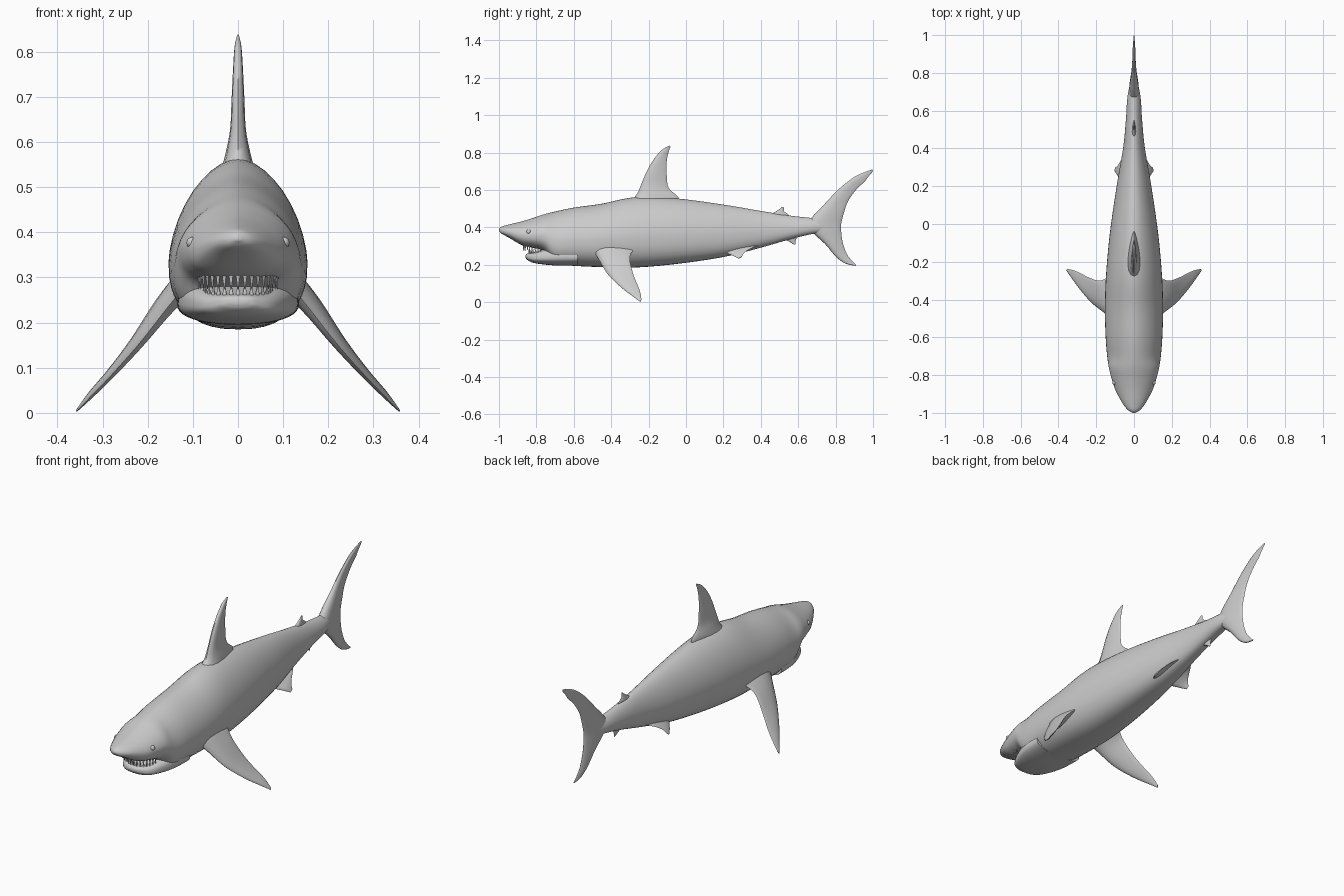
import bpy, bmesh, math
from mathutils import Vector, Matrix

if "Cube" in bpy.data.objects:
    bpy.data.objects.remove(bpy.data.objects["Cube"])


def finish(name, bm, mirror=False, angle=50):
    bmesh.ops.recalc_face_normals(bm, faces=bm.faces[:])
    me = bpy.data.meshes.new(name)
    bm.to_mesh(me)
    bm.free()
    ob = bpy.data.objects.new(name, me)
    bpy.context.collection.objects.link(ob)
    if mirror:
        ob.modifiers.new("mirror", 'MIRROR')
    bpy.ops.object.select_all(action='DESELECT')
    ob.select_set(True)
    bpy.context.view_layer.objects.active = ob
    bpy.ops.object.shade_smooth_by_angle(angle=math.radians(angle))
    return ob


def smooth_rows(rows, steps):
    """Catmull-Rom interpolation through rows of numbers."""
    out = []
    for i in range(len(rows) - 1):
        p = [rows[max(0, i - 1)], rows[i], rows[i + 1], rows[min(len(rows) - 1, i + 2)]]
        for s in range(steps):
            t = s / steps
            out.append([0.5 * (2 * b + (c - a) * t + (2 * a - 5 * b + 4 * c - d) * t * t
                               + (3 * b - a - 3 * c + d) * t ** 3) for a, b, c, d in zip(*p)])
    out.append(list(rows[-1]))
    return out


def loft(name, rings, mirror=False, angle=50):
    bm = bmesh.new()
    loops = [[bm.verts.new(p) for p in r] for r in rings]
    n = len(loops[0])
    for a, b in zip(loops, loops[1:]):
        for k in range(n):
            bm.faces.new((a[k], a[(k + 1) % n], b[(k + 1) % n], b[k]))
    bm.faces.new(loops[0])
    bm.faces.new(loops[-1])
    return finish(name, bm, mirror, angle)


def tube(name, rows, n_top, n_bot, sides=40):
    """Rows of (y, top z, bottom z, half width) lofted as superellipses."""
    rings = []
    for y, top, bot, hw in smooth_rows(rows, 5):
        zc = bot + 0.43 * (top - bot)
        ring = []
        for k in range(sides):
            a = 2 * math.pi * k / sides
            c, s = math.cos(a), math.sin(a)
            e = 2 / (n_top if s > 0 else n_bot)
            h = top - zc if s > 0 else zc - bot
            ring.append((math.copysign(abs(c) ** e, c) * hw, y, zc + math.copysign(abs(s) ** e, s) * h))
        rings.append(ring)
    return loft(name, rings)


def fin(name, rows, mirror=False, sides=16):
    """Rows of (leading xyz, trailing xyz, half thickness) lofted as foils."""
    rows = smooth_rows(rows, 4)
    span = Vector(rows[-1][:3]) - Vector(rows[0][:3])
    chord = Vector(rows[len(rows) // 3][3:6]) - Vector(rows[len(rows) // 3][:3])
    nor = chord.cross(span).normalized()
    rings = []
    for r in rows:
        le, te = Vector(r[:3]), Vector(r[3:6])
        ring = []
        for k in range(sides):
            a = 2 * math.pi * k / sides
            s = (1 - math.cos(a)) / 2
            ring.append(le.lerp(te, s) + nor * (r[6] * math.sin(a) * (1.5 - s)))
        rings.append(ring)
    return loft(name, rings, mirror)


def flat_fin(name, rows):
    """Centreline fin from (ly, lz, ty, tz, half thickness)."""
    return fin(name, [(0, a, b, 0, c, d, t) for a, b, c, d, t in rows])


# Body with snout and overhanging upper jaw
tube("body", [
    (-1.0, .392, .382, .006), (-.985, .405, .366, .032), (-.95, .415, .347, .060),
    (-.88, .432, .307, .098), (-.82, .450, .292, .118), (-.76, .470, .272, .133),
    (-.70, .485, .205, .142), (-.60, .506, .195, .150), (-.45, .527, .188, .154),
    (-.27, .562, .186, .148), (-.05, .555, .205, .128), (.2, .522, .242, .092),
    (.4, .488, .292, .058), (.55, .464, .335, .043), (.66, .452, .362, .036),
    (.74, .445, .375, .022), (.80, .425, .395, .006)], 1.75, 2.5)

# Lower jaw
tube("lower_jaw", [
    (-.858, .252, .240, .020), (-.850, .260, .228, .042), (-.82, .266, .212, .078),
    (-.76, .283, .202, .108), (-.68, .300, .196, .130), (-.58, .300, .196, .135)], 3, 2.3)

# Teeth in two arched rows
bm = bmesh.new()
for count, wide, y0, deep, z, height, flip in ((17, .088, -.775, .095, .296, .046, 1),
                                               (15, .076, -.765, .075, .270, .034, 0)):
    for i in range(count):
        t = -1.4 + 2.8 * i / (count - 1)
        pos = Vector((wide * math.sin(t), y0 - deep * math.cos(t), z))
        m = (Matrix.Translation(pos) @ Matrix.Rotation(t, 4, 'Z')
             @ Matrix.Rotation(math.pi * flip, 4, 'X') @ Matrix.Diagonal((1, .6, 1, 1)))
        bmesh.ops.create_cone(bm, segments=6, radius1=.0075, radius2=.0005,
                              depth=height, cap_ends=True, matrix=m)
finish("teeth", bm)

# Eyes
bm = bmesh.new()
bmesh.ops.create_uvsphere(bm, u_segments=16, v_segments=10, radius=.013,
                          matrix=Matrix.Translation((.101, -.84, .377)))
finish("eyes", bm, mirror=True)

# Main dorsal fin
flat_fin("dorsal_fin", [
    (-.31, .53, -.05, .53, .036), (-.265, .575, -.04, .562, .026),
    (-.238, .635, -.092, .61, .016), (-.21, .70, -.103, .68, .013),
    (-.172, .765, -.103, .755, .010), (-.128, .815, -.094, .80, .007),
    (-.088, .838, -.083, .832, .002)])

# Second dorsal fin and anal fin
flat_fin("rear_dorsal_fin", [
    (.43, .45, .55, .45, .012), (.465, .476, .548, .469, .008),
    (.495, .495, .525, .486, .005), (.515, .511, .523, .507, .002)])
flat_fin("anal_fin", [
    (.50, .355, .60, .37, .012), (.525, .338, .592, .345, .008),
    (.55, .325, .585, .325, .005), (.575, .31, .585, .308, .002)])

# Crescent tail
flat_fin("tail_fin", [
    (.905, .195, .912, .199, .002), (.85, .208, .892, .217, .006),
    (.80, .245, .860, .258, .010), (.745, .31, .838, .320, .016),
    (.68, .37, .830, .375, .022), (.65, .415, .830, .42, .024),
    (.68, .462, .845, .48, .021), (.745, .53, .866, .54, .014),
    (.82, .608, .91, .602, .009), (.90, .67, .955, .645, .007),
    (.958, .697, .972, .668, .004), (.997, .71, 1.0, .70, .002)])

# Paired pectoral fins
fin("pectoral_fins", [
    (.105, -.51, .295, .11, -.26, .30, .030), (.155, -.47, .235, .175, -.300, .245, .020),
    (.220, -.42, .152, .235, -.285, .160, .013), (.282, -.35, .082, .280, -.262, .10, .009),
    (.330, -.285, .032, .320, -.245, .055, .006), (.358, -.245, .003, .352, -.238, .014, .002)],
    mirror=True)

# Paired pelvic fins
fin("pelvic_fins", [
    (.03, .18, .285, .025, .41, .308, .014), (.055, .215, .266, .055, .365, .296, .009),
    (.082, .25, .249, .082, .315, .268, .006), (.102, .28, .234, .100, .298, .242, .002)],
    mirror=True)
